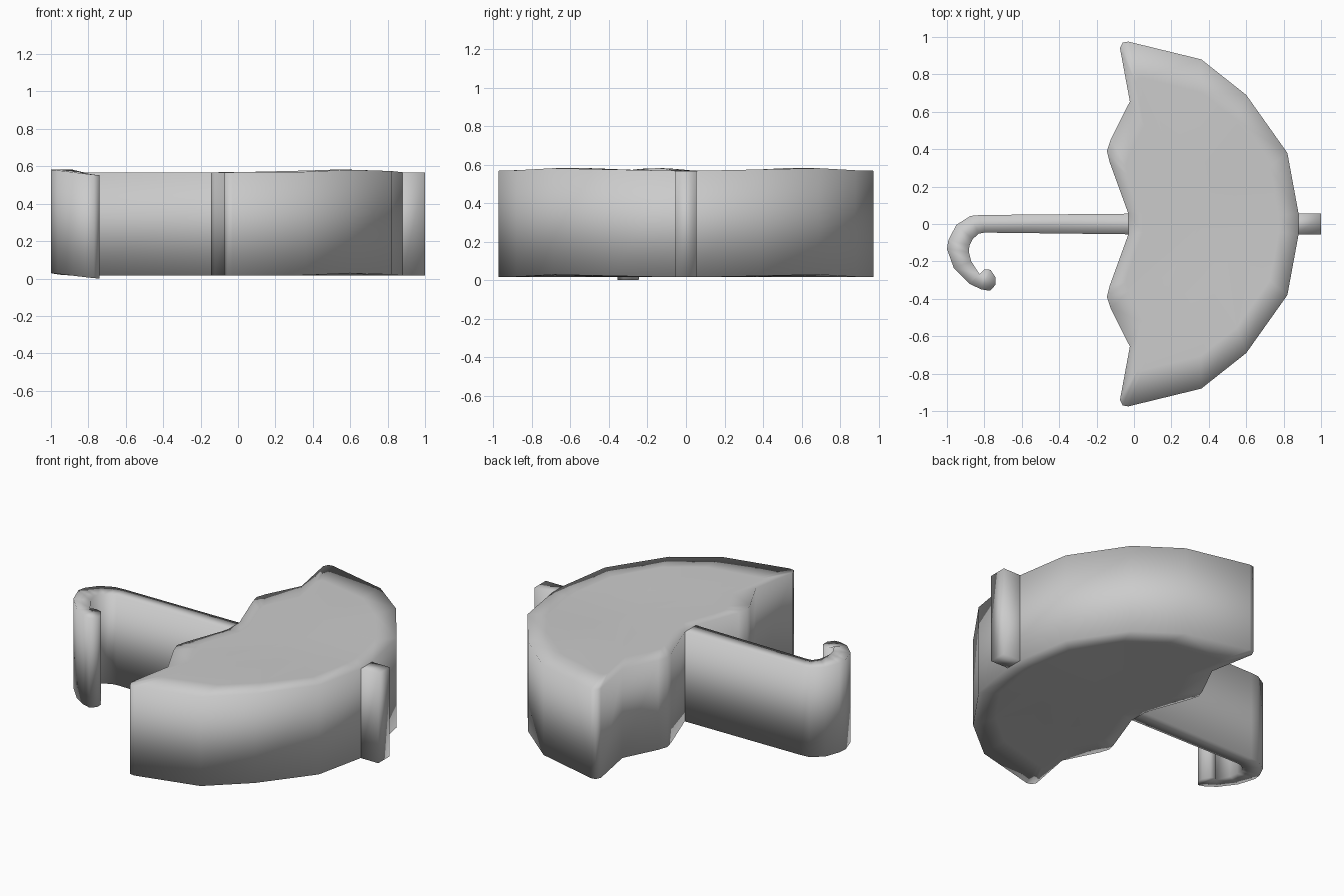
import bpy
import bmesh

if "Cube" in bpy.data.objects:
    bpy.data.objects.remove(bpy.data.objects["Cube"], do_unlink=True)

BOTTOM, TOP = 0.015, 0.568

grey = bpy.data.materials.new("light_grey")
grey.use_nodes = True
colour = (0.6, 0.6, 0.6, 1)
grey.diffuse_color = colour
grey.node_tree.nodes["Principled BSDF"].inputs["Base Color"].default_value = colour


def finish(name, bm):
    bmesh.ops.recalc_face_normals(bm, faces=bm.faces)
    mesh = bpy.data.meshes.new(name)
    bm.to_mesh(mesh)
    bm.free()
    mesh.materials.append(grey)
    mesh.shade_smooth()
    obj = bpy.data.objects.new(name, mesh)
    bpy.context.collection.objects.link(obj)
    return obj


def bar(name, stations, close_end=True):
    """Upright slab following pairs of side points, open where it joins the canopy."""
    bm = bmesh.new()
    rows = []
    for a, b, dz in stations:
        rows.append([bm.verts.new((x, y, z + dz)) for x, y, z in
                     ((*a, BOTTOM), (*a, TOP), (*b, TOP), (*b, BOTTOM))])
    for r, s in zip(rows, rows[1:]):
        for i in range(4):
            j = (i + 1) % 4
            bm.faces.new((r[i], r[j], s[j], s[i]))
    if close_end:
        bm.faces.new(rows[-1])
    return finish(name, bm)


# Canopy: half outline mirrored across y, with each cap built from shrinking rings
half = [(0.88, 0.055), (0.82, 0.38), (0.6, 0.69), (0.36, 0.88), (-0.03, 0.975),
        (-0.06, 0.97), (-0.075, 0.94), (-0.022, 0.655), (-0.125, 0.45),
        (-0.145, 0.39), (-0.13, 0.33), (-0.03, 0.055)]
outline = half + [(x, -y) for x, y in reversed(half)]
CENTRE_X = 0.35


def wave(x, y):
    # Gentle lift of the shoulder of the canopy
    return 0.018 * max(0, 1 - abs(abs(y) - 0.6) / 0.35) * max(0, min(1, x / 0.5))


bm = bmesh.new()
rims = []
n = len(outline)
for level in (BOTTOM, TOP):
    rings = []
    for scale in (1, 0.8, 0.4):
        points = [(CENTRE_X + (x - CENTRE_X) * scale, y * scale) for x, y in outline]
        rings.append([bm.verts.new((x, y, level + wave(x, y))) for x, y in points])
    for r, s in zip(rings, rings[1:]):
        for i in range(n):
            j = (i + 1) % n
            bm.faces.new((r[i], r[j], s[j], s[i]))
    hub = bm.verts.new((CENTRE_X, 0, level))
    for i in range(n):
        bm.faces.new((rings[-1][i], rings[-1][(i + 1) % n], hub))
    rims.append(rings[0])
for i in range(n):
    j = (i + 1) % n
    bm.faces.new((rims[0][i], rims[0][j], rims[1][j], rims[1][i]))
finish("canopy", bm)

# Handle: straight shaft ending in a hook, outer point then inner point
bar("handle", [
    ((-0.03, 0.055), (-0.03, -0.055), 0),
    ((-0.82, 0.048), (-0.8, -0.046), 0),
    ((-0.875, 0.043), (-0.83, -0.052), 0),
    ((-0.95, -0.005), (-0.862, -0.08), 0.005),
    ((-0.992, -0.085), (-0.88, -0.115), 0.012),
    ((-1.0, -0.134), (-0.883, -0.15), 0.014),
    ((-0.963, -0.236), (-0.87, -0.2), 0.01),
    ((-0.88, -0.32), (-0.826, -0.268), 0),
    ((-0.815, -0.35), (-0.8, -0.243), -0.008),
    ((-0.77, -0.357), (-0.767, -0.245), -0.013),
    ((-0.74, -0.325), (-0.74, -0.285), -0.015),
])

# Ferrule: short stub at the crown of the canopy
bar("ferrule", [
    ((0.88, -0.055), (0.88, 0.055), 0),
    ((1.0, -0.055), (1.0, 0.055), 0),
])
